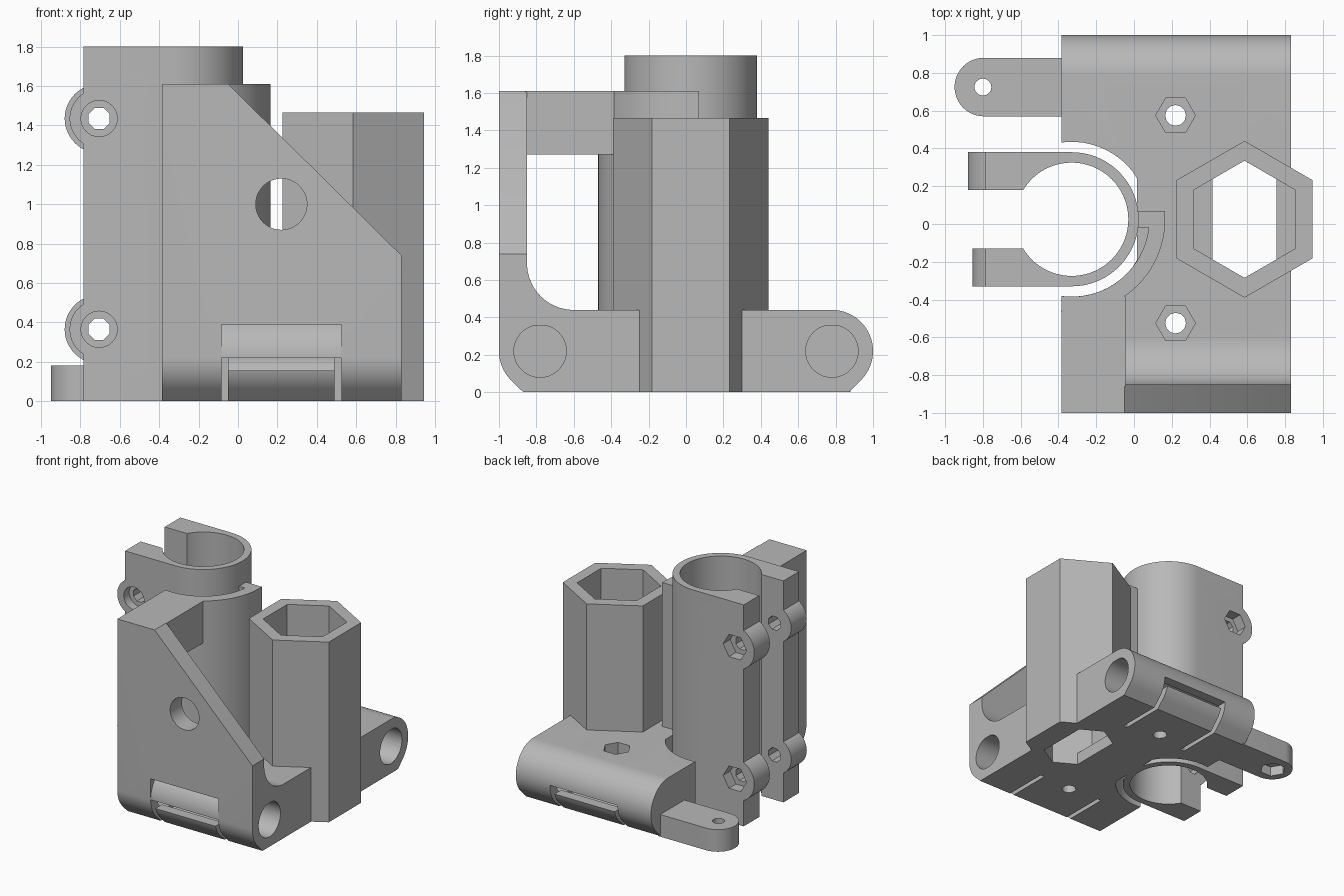
import bpy, bmesh, math
from mathutils import Vector

if "Cube" in bpy.data.objects:
    bpy.data.objects.remove(bpy.data.objects["Cube"], do_unlink=True)

grey = bpy.data.materials.new("plain grey")
grey.use_nodes = True
grey.diffuse_color = (0.48, 0.48, 0.48, 1)
grey.node_tree.nodes["Principled BSDF"].inputs["Base Color"].default_value = grey.diffuse_color


def arc(cx, cy, r, start, end, n=24):
    angles = [math.radians(start + (end - start) * i / n) for i in range(n + 1)]
    return [(cx + r * math.cos(a), cy + r * math.sin(a)) for a in angles]


def ring(cx, cy, r, n=48, turn=0):
    return arc(cx, cy, r, turn, turn + 360, n)[:-1]


def rect(x0, x1, y0, y1):
    return [(x0, y0), (x1, y0), (x1, y1), (x0, y1)]


def prism(name, outline, axis, low, high):
    """Extrude a 2D outline along the x, y or z axis."""
    place = {"x": lambda u, v, w: (w, u, v),
             "y": lambda u, v, w: (u, w, v),
             "z": lambda u, v, w: (u, v, w)}[axis]
    bm = bmesh.new()
    face = bm.faces.new([bm.verts.new(place(u, v, low)) for u, v in outline])
    moved = bmesh.ops.extrude_face_region(bm, geom=[face])["geom"]
    bmesh.ops.translate(bm, vec=Vector(place(0, 0, high - low)),
                        verts=[g for g in moved if isinstance(g, bmesh.types.BMVert)])
    bmesh.ops.recalc_face_normals(bm, faces=bm.faces)
    mesh = bpy.data.meshes.new(name)
    bm.to_mesh(mesh)
    bm.free()
    mesh.materials.append(grey)
    obj = bpy.data.objects.new(name, mesh)
    bpy.context.scene.collection.objects.link(obj)
    return obj


def combine(target, tools, operation):
    for tool in tools:
        mod = target.modifiers.new("shape", "BOOLEAN")
        mod.operation, mod.solver, mod.object = operation, "EXACT", tool
        bpy.context.view_layer.objects.active = target
        bpy.ops.object.modifier_apply(modifier=mod.name)
        bpy.data.objects.remove(tool, do_unlink=True)


def cut(target, *args):
    combine(target, [prism("cutter", *args)], "DIFFERENCE")


LEFT, RIGHT = -0.385, 0.83
TUBE = (-0.33, 0.025)
HEX = (0.585, 0.025)
ROD_Y, ROD_Z = 0.78, 0.22

# Base with rounded back end and tall front wall, as one side profile
profile = ([(-0.87, 0), (0.87, 0)] + arc(ROD_Y, ROD_Z, 0.22, -45, 90)
           + arc(-0.6, 0.69, 0.25, 270, 180) + [(-0.85, 1.61), (-1, 1.61)]
           + arc(-ROD_Y, ROD_Z, 0.22, 180, 225, 10))
body = prism("carriage_body", profile, "x", LEFT, RIGHT)
# Sloping wall edge and round window
cut(body, [(-0.05, 1.61), (-0.05, 1.8), (1, 1.8), (1, 0.572), (RIGHT, 0.74)], "y", -1.2, -0.5)
cut(body, ring(0.22, 1.0, 0.13), "y", -1.2, -0.7)
# Clearance around the clamp tube, flat where the tube joins
cut(body, [(min(x, 0.015), y) for x, y in arc(*TUBE, 0.41, 32, 328, 48)], "z", -0.1, 0.6)

# Blind rod holes with slits and slots that let the grips flex
for side in (-1, 1):
    hole = [(y, min(z, ROD_Z + 0.135)) for y, z in ring(side * ROD_Y, ROD_Z, 0.14)]
    cut(body, hole, "x", -0.28, 1)
    near, far = sorted((side * 0.5, side * 1.1))
    for x in (-0.085, 0.49):
        cut(body, rect(x, x + 0.035, near, far), "z", -0.1, ROD_Z)
    near, far = sorted((side * ROD_Y, side * 1.1))
    cut(body, rect(-0.055, 0.495, near, far), "z", 0.155, ROD_Z)
# Recess in the wall above the front grip
cut(body, [(-1.1, ROD_Z)] + arc(-ROD_Y, ROD_Z, 0.22, 180, 129, 12) + [(-1.1, 0.39)],
    "x", -0.085, 0.525)

# Screw holes with hexagonal nut pockets
for y in (-0.525, 0.575):
    cut(body, ring(0.22, y, 0.055, 12), "z", -0.1, 0.6)
    cut(body, ring(0.22, y, 0.105, 6), "z", 0.34, 0.6)

# Hexagonal socket column
socket = prism("hex_socket", ring(*HEX, 0.415, 6, 30), "z", 0, 1.465)
for part in (body, socket):
    cut(part, ring(*HEX, 0.31, 6, 30), "z", 0.1, 1.6)
    cut(part, [(max(0.415, min(0.755, x)), y + math.copysign(0.0, y))
               for x, y in [(0.415, -0.187), (HEX[0], -0.285), (0.755, -0.187),
                            (0.755, 0.237), (HEX[0], 0.335), (0.415, 0.237)]], "z", -0.1, 0.2)

# Split clamp tube with two arms
clamp = prism("clamp_tube", ring(*TUBE, 0.355, 72), "z", 0, 1.8)
arms = [(-0.33, -0.13, 0.15), (0.18, 0.38, 0.175)]
for y0, y1, boss in arms:
    tools = [prism("arm", rect(-0.785, TUBE[0], y0, y1), "z", 0, 1.8)]
    tools += [prism("boss", ring(-0.705, z, boss), "y", y0, y1) for z in (0.365, 1.435)]
    combine(clamp, tools, "UNION")
cut(clamp, ring(*TUBE, 0.3, 72), "z", -0.1, 2)
cut(clamp, rect(-1, TUBE[0], -0.13, 0.18), "z", -0.1, 2)
for z in (0.365, 1.435):
    cut(clamp, ring(-0.705, z, 0.058, 8, 22.5), "y", -0.5, 0.5)
    cut(clamp, ring(-0.705, z, 0.092, 32), "y", -0.5, -0.26)
    cut(clamp, ring(-0.705, z, 0.105, 6), "y", 0.29, 0.5)

# Curved shield beside the tube, tied to it and to the wall top
shield = ([(0.165, 0.07), (0.015, 0.07), (0.015, -0.02)]
          + arc(*TUBE, 0.41, -6, -97.7) + arc(*TUBE, 0.495, -96.4, 0))
prism("tube_shield", shield, "z", 0.42, 1.61)
prism("top_bridge", rect(LEFT, -0.045, -0.86, -0.385), "z", 1.27, 1.61)

# Rounded side tab with a screw hole and nut pocket below
tab = prism("side_tab", [(LEFT + 0.02, 0.57), (LEFT + 0.02, 0.88)]
            + arc(-0.795, 0.725, 0.155, 90, 270), "z", 0, 0.18)
cut(tab, ring(-0.8, 0.725, 0.045, 16), "z", -0.1, 0.3)
cut(tab, ring(-0.8, 0.725, 0.1, 6), "z", -0.1, 0.08)

# Smooth the round surfaces, keep the edges crisp
bpy.ops.object.select_all(action="DESELECT")
for obj in bpy.context.scene.objects:
    if obj.type == "MESH" and obj.data.materials and obj.data.materials[0] == grey:
        obj.select_set(True)
        bpy.context.view_layer.objects.active = obj
bpy.ops.object.shade_smooth_by_angle(angle=math.radians(25))
